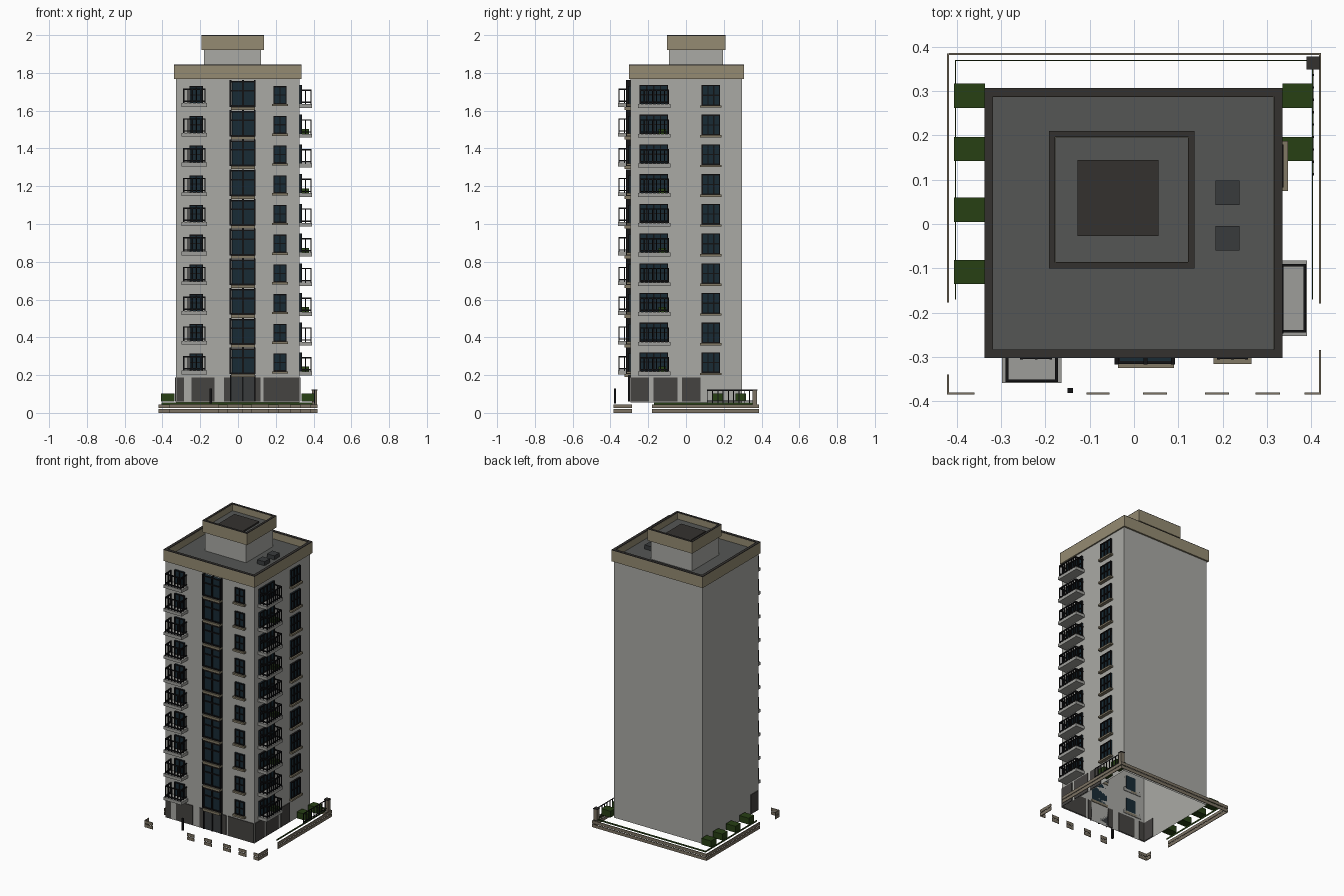
import bpy, bmesh

if "Cube" in bpy.data.objects:
    bpy.data.objects.remove(bpy.data.objects["Cube"])

COL = {
    "wall": (0.40, 0.40, 0.375), "tan": (0.30, 0.26, 0.17), "cap": (0.034, 0.031, 0.028),
    "roof": (0.09, 0.094, 0.09), "glass": (0.009, 0.024, 0.036), "frame": (0.006, 0.006, 0.007),
    "panel": (0.06, 0.057, 0.053), "green": (0.02, 0.05, 0.007), "sill": (0.22, 0.19, 0.13),
    "slab": (0.34, 0.34, 0.32), "stone": (0.20, 0.17, 0.125), "vent": (0.04, 0.044, 0.046),
}
MATS = {}
for k, c in COL.items():
    MATS[k] = bpy.data.materials.new(k)
    MATS[k].diffuse_color = (*c, 1)
parts = {}


def bucket(name, mat):
    return parts.setdefault(name, (bmesh.new(), mat))[0]


def quad(name, mat, *pts):
    bm = bucket(name, mat)
    bm.faces.new([bm.verts.new(p) for p in pts])


def box(name, mat, x0, x1, y0, y1, z0, z1):
    """Add a box to the named part."""
    bm = bucket(name, mat)
    v = [bm.verts.new((x, y, z)) for z in (z0, z1) for x, y in ((x0, y0), (x1, y0), (x1, y1), (x0, y1))]
    for f in ((4, 5, 6, 7), (0, 1, 5, 4), (1, 2, 6, 5), (2, 3, 7, 6), (3, 0, 4, 7), (3, 2, 1, 0)):
        bm.faces.new([v[i] for i in f])


def ring(name, mat, x0, x1, y0, y1, z0, z1, t):
    """Rectangular rim of thickness t."""
    box(name, mat, x0, x1, y0, y0 + t, z0, z1)
    box(name, mat, x0, x1, y1 - t, y1, z0, z1)
    box(name, mat, x0, x0 + t, y0 + t, y1 - t, z0, z1)
    box(name, mat, x1 - t, x1, y0 + t, y1 - t, z0, z1)


def courses(name, mat, x0, x1, y0, y1, z0, z1, n):
    """Four walls laid as n separate stone courses."""
    c = ((x0, y0), (x1, y0), (x1, y1), (x0, y1))
    for i in range(n):
        a, b = z0 + (z1 - z0) * i / n, z0 + (z1 - z0) * (i + 1) / n
        for k in range(4):
            p, q = c[k], c[(k + 1) % 4]
            quad(name, mat, (*p, a), (*q, a), (*q, b), (*p, b))


def tiles(name, mat, x0, x1, y0, y1, z, size):
    """Roof deck laid as separate square tiles."""
    nx, ny = round((x1 - x0) / size), round((y1 - y0) / size)
    dx, dy = (x1 - x0) / nx, (y1 - y0) / ny
    for i in range(nx):
        for j in range(ny):
            x, y = x0 + i * dx, y0 + j * dy
            quad(name, mat, (x, y, z), (x + dx, y, z), (x + dx, y + dy, z), (x, y + dy, z))


WX0, WX1, WY0, WY1 = -0.328, 0.326, -0.294, 0.296


def on(side, name, mat, u0, u1, d0, d1, z0, z1):
    """Box placed on a facade: u along the wall, d outwards."""
    if side == "front":
        box(name, mat, u0, u1, WY0 - d1, WY0 - d0, z0, z1)
    elif side == "right":
        box(name, mat, WX1 + d0, WX1 + d1, u0, u1, z0, z1)
    else:
        box(name, mat, WX0 - d1, WX0 - d0, u0, u1, z0, z1)


def window(side, u0, u1, z0, z1, cols, rows, sill=True):
    p = side + "_window"
    on(side, p + "_glass", "glass", u0, u1, -0.004, 0.006, z0, z1)
    t = 0.006
    for i in range(cols + 1):
        u = u0 + (u1 - u0 - t) * i / cols
        on(side, p + "_frames", "frame", u, u + t, 0, 0.012, z0, z1)
    for i in range(rows + 1):
        z = z0 + (z1 - z0 - t) * i / rows
        on(side, p + "_frames", "frame", u0, u1, 0, 0.0115, z, z + t)
    if sill:
        on(side, p + "_sills", "sill", u0 - 0.008, u1 + 0.008, -0.004, 0.022, z0 - 0.012, z0)


def balcony(side, u0, u1, z, n):
    on(side, side + "_balcony_slabs", "slab", u0 - 0.008, u1 + 0.008, -0.004, 0.065, z - 0.02, z)
    r, t, d, top = side + "_balcony_rails", 0.006, 0.063, z + 0.077
    for h in (z + 0.006, top - 0.007):
        on(side, r, "frame", u0, u1, d - t, d, h, h + 0.007)
        for u in (u0, u1 - t):
            on(side, r, "frame", u, u + t, 0, d - t, h, h + 0.007)
    for i in range(n + 1):
        u = u0 + (u1 - u0 - t) * i / n
        on(side, r, "frame", u, u + t, d - t, d, z, top)
    for u in (u0, u1 - t):
        for e in (0.002, 0.03):
            on(side, r, "frame", u, u + t, e, e + 0.005, z, top)


# Tower shell, open underneath
courses("tower_walls", "wall", WX0, WX1, WY0, WY1, 0.055, 1.79, 56)

# Cornice, parapet and main tiled roof
C = (-0.338, 0.335, -0.303, 0.307)
box("cornice_soffit", "tan", -0.33, 0.328, -0.296, 0.299, 1.767, 1.79)
tiles("roof_deck", "roof", -0.32, 0.317, -0.285, 0.289, 1.795, 0.058)
ring("cornice", "tan", *C, 1.767, 1.84, 0.02)
ring("parapet_cap", "cap", *C, 1.84, 1.844, 0.019)

# Roof penthouse with its own rim and raised hatch
P = (-0.192, 0.137, -0.101, 0.21)
courses("penthouse_walls", "wall", -0.18, 0.122, -0.089, 0.195, 1.79, 1.93, 4)
box("penthouse_soffit", "tan", -0.178, 0.123, -0.087, 0.196, 1.921, 1.95)
tiles("penthouse_deck", "roof", -0.178, 0.123, -0.087, 0.196, 1.955, 0.058)
ring("penthouse_cornice", "tan", *P, 1.921, 1.996, 0.015)
ring("penthouse_cap", "cap", *P, 1.996, 2.0, 0.014)
box("roof_hatch", "cap", -0.128, 0.055, -0.027, 0.145, 1.95, 1.965)
for y in (-0.06, 0.043):
    box("roof_vents", "vent", 0.184, 0.238, y, y + 0.055, 1.79, 1.822)

# Ten repeated floors
for i in range(10):
    z = 0.267 + i * 0.1573
    window("front", -0.257, -0.185, z - 0.047, z + 0.047, 2, 2)
    window("front", 0.188, 0.257, z - 0.047, z + 0.047, 2, 2)
    window("right", -0.247, -0.095, z - 0.05, z + 0.053, 4, 2, False)
    window("right", 0.083, 0.18, z - 0.055, z + 0.053, 3, 2)
    balcony("front", -0.29, -0.172, z - 0.043, 5)
    balcony("right", -0.245, -0.09, z - 0.048, 7)
    # Central glazed bay
    on("front", "bay_glass", "glass", -0.032, 0.086, 0, 0.016, z - 0.062, z + 0.074)
    for u in (-0.044, 0.022, 0.084):
        on("front", "bay_frames", "frame", u, u + 0.009, 0, 0.023, z - 0.062, z + 0.079)
    for h in (-0.062, 0.02, 0.066):
        on("front", "bay_frames", "frame", -0.04, 0.09, 0, 0.022, z + h, z + h + 0.008)
    on("front", "bay_sills", "sill", -0.036, 0.09, -0.004, 0.031, z - 0.078, z - 0.062)
    # Balcony planters on alternate floors
    if i % 2 == 0:
        on("right", "planters", "green", -0.145, -0.105, 0.012, 0.05, z - 0.05, z - 0.022)

# Ground floor panels and entrance
for a, b in ((-0.326, -0.287), (-0.247, -0.125), (-0.075, -0.042), (0.093, 0.12), (0.136, 0.324)):
    on("front", "shopfront_panels", "panel", a, b, -0.004, 0.005, 0.06, 0.188)
for a, b in ((-0.29, -0.195), (-0.172, -0.045), (-0.02, 0.078)):
    on("right", "shopfront_panels", "panel", a, b, -0.004, 0.005, 0.06, 0.188)
on("left", "shopfront_panels", "panel", -0.29, -0.21, -0.004, 0.005, 0.06, 0.188)
on("front", "entrance_door", "vent", -0.04, 0.09, 0, 0.008, 0.06, 0.2)
for u in (-0.042, 0.021, 0.085):
    on("front", "entrance_frame", "frame", u, u + 0.007, 0, 0.014, 0.06, 0.2)


# Low perimeter curbs: two stone courses
def curb(*xy):
    box("perimeter_curb", "stone", *xy, 0.0, 0.021)
    box("perimeter_curb", "stone", *xy, 0.025, 0.045)


curb(-0.422, -0.418, -0.177, 0.385)
curb(-0.418, 0.418, 0.382, 0.386)
curb(0.418, 0.422, -0.18, 0.386)
curb(0.418, 0.422, -0.385, -0.285)
curb(-0.422, -0.418, -0.385, -0.34)
for a, b in ((-0.422, -0.36), (-0.107, -0.055), (0.02, 0.075), (0.16, 0.215), (0.275, 0.33), (0.385, 0.422)):
    curb(a, b, -0.385, -0.381)

# Grass edging and hedges
box("grass_edge", "green", -0.404, -0.402, -0.17, 0.37, 0.045, 0.056)
box("grass_edge", "green", -0.404, 0.404, 0.368, 0.37, 0.045, 0.056)
box("grass_edge", "green", 0.402, 0.404, -0.17, 0.37, 0.045, 0.056)
for y in (-0.136, 0.005, 0.142, 0.262):
    box("hedges", "green", -0.407, -0.337, y, y + 0.055, 0.06, 0.102)
for y in (0.142, 0.262):
    box("hedges", "green", 0.335, 0.403, y, y + 0.055, 0.06, 0.102)

# Side fence with end pillar, and front post
for i in range(9):
    y = 0.11 + i * 0.028
    box("side_fence", "frame", 0.403, 0.407, y, y + 0.005, 0.05, 0.122)
for z in (0.06, 0.117):
    box("side_fence", "frame", 0.404, 0.406, 0.11, 0.352, z, z + 0.006)
box("fence_pillar", "stone", 0.392, 0.418, 0.351, 0.376, 0.045, 0.118)
box("fence_pillar_cap", "cap", 0.39, 0.42, 0.349, 0.378, 0.118, 0.124)
box("front_post", "frame", -0.15, -0.138, -0.382, -0.37, 0.05, 0.13)

# Turn the collected parts into objects
for name, (bm, mat) in parts.items():
    me = bpy.data.meshes.new(name)
    bm.normal_update()
    bm.to_mesh(me)
    bm.free()
    me.materials.append(MATS[mat])
    bpy.context.collection.objects.link(bpy.data.objects.new(name, me))

for m in bpy.data.materials:
    if m.users and not m.is_grease_pencil:
        m.use_nodes = True
        m.node_tree.nodes["Principled BSDF"].inputs["Base Color"].default_value = m.diffuse_color
